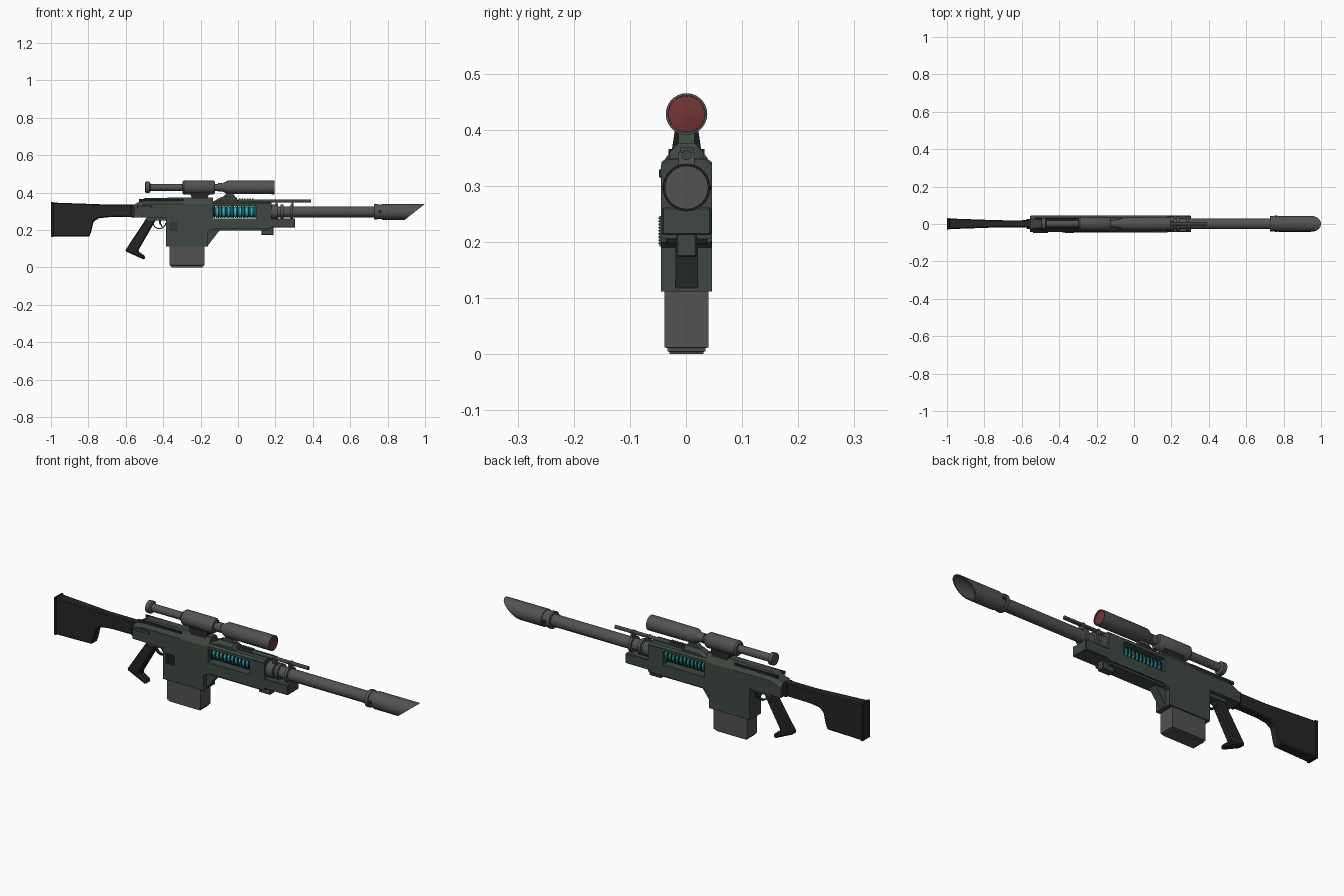
import bpy, bmesh, math
from mathutils import Vector

if "Cube" in bpy.data.objects:
    bpy.data.objects.remove(bpy.data.objects["Cube"])

CY = 0.001          # centre plane of the gun
BORE, SIGHT = 0.297, 0.428


def material(name, rgb):
    m = bpy.data.materials.new(name)
    m.diffuse_color = (*rgb, 1)
    m.use_nodes = True
    m.node_tree.nodes["Principled BSDF"].inputs["Base Color"].default_value = m.diffuse_color
    return m


GREEN = material("dark_green", (0.05, 0.064, 0.053))
METAL = material("gunmetal", (0.085, 0.085, 0.085))
BLACK = material("black_polymer", (0.018, 0.018, 0.019))
CYAN = material("cyan_glow", (0.02, 0.5, 0.56))
RED = material("red_glass", (0.17, 0.035, 0.035))


def finish(name, bm, mat, smooth=False, bevel=0):
    bmesh.ops.recalc_face_normals(bm, faces=bm.faces)
    me = bpy.data.meshes.new(name)
    bm.to_mesh(me)
    bm.free()
    ob = bpy.data.objects.new(name, me)
    bpy.context.collection.objects.link(ob)
    me.materials.append(mat)
    if bevel:
        b = ob.modifiers.new("bevel", "BEVEL")
        b.width, b.segments, b.limit_method = bevel, 1, "ANGLE"
    if smooth:
        bpy.ops.object.select_all(action="DESELECT")
        ob.select_set(True)
        bpy.context.view_layer.objects.active = ob
        bpy.ops.object.shade_smooth_by_angle(angle=math.radians(35))
    return ob


def skin(bm, rings, cap=True):
    for a, b in zip(rings, rings[1:]):
        for i in range(len(a)):
            j = (i + 1) % len(a)
            bm.faces.new((a[i], a[j], b[j], b[i]))
    if cap:
        bm.faces.new(rings[0])
        bm.faces.new(rings[-1][::-1])


def turned(name, pts, mat, z=BORE, y=CY, n=28):
    """Solid of revolution about an x-parallel axis from (x, radius) points."""
    bm = bmesh.new()
    rings = [[bm.verts.new((x, y + r * math.cos(2 * math.pi * k / n),
                            z + r * math.sin(2 * math.pi * k / n)))
              for k in range(n)] for x, r in pts]
    skin(bm, rings)
    return finish(name, bm, mat, True)


def prism(name, profile, half, mat, bevel=0, y=CY):
    """Side profile (x, z) thickened in y; half may depend on (x, z)."""
    w = half if callable(half) else (lambda x, z: half)
    bm = bmesh.new()
    skin(bm, [[bm.verts.new((x, y + s * w(x, z), z)) for x, z in profile] for s in (-1, 1)])
    return finish(name, bm, mat, False, bevel)


def box(name, x0, x1, z0, z1, half, mat, bevel=0, y=CY):
    return prism(name, [(x0, z0), (x1, z0), (x1, z1), (x0, z1)], half, mat, bevel, y)


def shell(name, sections, mat):
    """Roof-shaped body lofted along x: (x, bottom, shoulder, top, half, top half)."""
    bm = bmesh.new()
    skin(bm, [[bm.verts.new((x, CY + y, z)) for y, z in
               ((-h, b), (h, b), (h, s), (t, top), (-t, top), (-h, s))]
              for x, b, s, top, h, t in sections])
    return finish(name, bm, mat)


# Stock and grip
prism("stock", [(-1, .347), (-1, .165), (-.795, .165), (-.785, .19), (-.772, .245),
                (-.745, .262), (-.7, .268), (-.54, .27), (-.54, .337), (-.72, .337)],
      lambda x, z: .019 + .010 * max(0, (-.72 - x) / .28), BLACK, .005)
box("butt_plate", -1, -.985, .163, .35, .031, BLACK, .003)
box("stock_collar", -.575, -.545, .268, .335, .027, BLACK, .004)
prism("grip", [(-.485, .27), (-.43, .27), (-.535, .087), (-.495, .06), (-.5, .04),
               (-.605, .088)], .021, BLACK, .007)

# Receiver
shell("rear_receiver", [(-.555, .267, .315, .335, .043, .025), (-.5, .267, .338, .37, .045, .02),
                        (-.29, .267, .338, .374, .045, .02), (-.135, .267, .338, .374, .045, .02)], GREEN)
prism("magazine_well", [(-.385, .112), (-.16, .112), (-.16, .19), (-.135, .2),
                        (-.135, .27), (-.385, .27)], .0452, GREEN)
box("grip_frame", -.49, -.385, .25, .268, .026, GREEN)
prism("lower_guard", [(-.14, .196), (.16, .196), (.175, .21), (.175, .26), (-.14, .26)],
      lambda x, z: .045 if z > .22 else .036, GREEN)
box("guard_side", -.14, .175, .205, .261, .0455, GREEN)
shell("upper_strip", [(-.14, .328, .342, .35, .045, .035), (.175, .328, .342, .35, .045, .035)], GREEN)
shell("top_hump", [(-.137, .335, .345, .35, .03, .018), (-.09, .335, .36, .376, .03, .015),
                   (-.01, .335, .36, .376, .03, .015), (.005, .335, .345, .35, .03, .018)], GREEN)
shell("front_block", [(.095, .205, .338, .347, .0455, .033), (.178, .205, .338, .347, .0455, .033)], GREEN)
prism("fore_end", [(.17, .212), (.305, .212), (.305, .262), (.17, .262)], .044, GREEN, .003)
box("fore_end_foot", .125, .19, .173, .215, .018, GREEN, .003)
prism("well_nose", [(-.16, .118), (-.1, .196), (-.16, .196)], .02, GREEN)

# Side details on the receiver
for s in (-1, 1):
    box("top_seam_strip", -.53, -.29, .352, .366, .003, BLACK, y=CY + s * .029)
box("side_panel", -.37, -.32, .192, .246, .002, GREEN, y=-.0450)
for i in range(9):
    z = .196 + i * .0056
    box("panel_rib", -.367, -.323, z, z + .003, .0015, BLACK, y=-.0475)
box("charging_knob", -.54, -.46, .314, .33, .004, GREEN, .002, y=-.044)

# Trigger and its guard
prism("trigger", [(-.425, .268), (-.408, .268), (-.413, .235), (-.402, .218), (-.408, .216),
                  (-.422, .235)], .005, BLACK)
arc = [(-.42 + .035 * math.cos(a), .235 + .03 * math.sin(a))
       for a in [math.radians(180 + 15 * k) for k in range(13)]]
arc = [(-.455, .268)] + arc + [(-.385, .235)]
prism("trigger_guard", arc + [(x * .9 - .042, z + .005) for x, z in arc[::-1]], .008, BLACK)

# Magazine
bm = bmesh.new()
skin(bm, [[bm.verts.new((-.2725 + sx * hx, CY + sy * hy, z))
           for sx, sy in ((-1, -1), (1, -1), (1, 1), (-1, 1))]
          for z, hx, hy in ((.115, .0925, .039), (.012, .0925, .039), (.011, .088, .034),
                            (.005, .088, .034), (.004, .083, .03), (0, .083, .03))])
finish("magazine", bm, METAL)

# Glowing coil in the open window
turned("coil_core", [(-.14, .027), (.1, .027)], CYAN)
turned("coil_spine", [(-.14, .01), (.18, .01)], BLACK)
for i in range(12):
    x = -.134 + i * .0205
    turned("coil_ring", [(x - .006, .027), (x - .004, .032), (x + .003, .032), (x + .005, .027)],
           CYAN if i % 12 else METAL)
    turned("coil_spacer", [(x + .006, .0335), (x + .011, .0335)], BLACK)

# Barrel with rings
turned("barrel", [(.1, .029), (.74, .029)], METAL)
for x0, x1 in ((.17, .215), (.228, .242), (.28, .294)):
    turned("barrel_ring", [(x0, .039), (x1, .039)], METAL)

# Hollow slant-cut muzzle
bm = bmesh.new()
n = 36
rings = [[bm.verts.new((x, CY + r * math.cos(2 * math.pi * k / n),
                        BORE + r * math.sin(2 * math.pi * k / n))) for k in range(n)]
         for x, r in ((.728, .028), (.728, .042), (.745, .042), (.746, .039), (.77, .039),
                      (.771, .0425), (1.1, .0425), (1.1, .038), (.8, .038))]
skin(bm, rings)
cut = bmesh.ops.bisect_plane(bm, geom=bm.verts[:] + bm.edges[:] + bm.faces[:],
                             plane_co=(1, CY, BORE + .0425), clear_outer=True,
                             plane_no=Vector((.085, 0, -.108)).normalized())
bmesh.ops.bridge_loops(bm, edges=[e for e in cut["geom_cut"] if isinstance(e, bmesh.types.BMEdge)])
finish("muzzle", bm, METAL, True)
for s in (-1, 1):
    turned("muzzle_pin", [(.75, .008), (.766, .008)], BLACK, y=CY + s * .036, n=12)

# Rod above the barrel with a toothed rail
turned("top_rod", [(0, .009), (.39, .009)], GREEN, z=.355, n=14)
box("rod_rail", .0, .39, .349, .357, .007, GREEN)
for i in range(6):
    box("rail_tooth", .005 + i * .014, .013 + i * .014, .35, .368, .012, GREEN)
for x in (.2, .285):
    box("rod_bracket", x, x + .012, .32, .36, .014, METAL)

# Scope
turned("scope_eyepiece", [(-.497, .022), (-.494, .03), (-.474, .03), (-.468, .02)], METAL, SIGHT)
turned("scope_tube", [(-.475, .019), (-.05, .019)], METAL, SIGHT)
turned("scope_body", [(-.298, .03), (-.29, .037), (-.132, .037), (-.122, .03)], METAL, SIGHT)
turned("scope_collar", [(-.108, .023), (-.085, .023)], METAL, SIGHT)
turned("scope_objective", [(-.09, .018), (-.055, .036), (.195, .037), (.195, .033), (.185, .033)], METAL, SIGHT)
turned("scope_lens", [(.18, .0325), (.19, .0325), (.193, .018), (.194, .004)], RED, SIGHT)
prism("scope_mount", [(-.245, .365), (-.165, .365), (-.15, .405), (-.26, .405)],
      lambda x, z: .026 if z < .38 else .02, BLACK)
prism("front_scope_mount", [(-.09, .37), (-.01, .37), (-.03, .4), (-.05, .405)], .014, GREEN)
